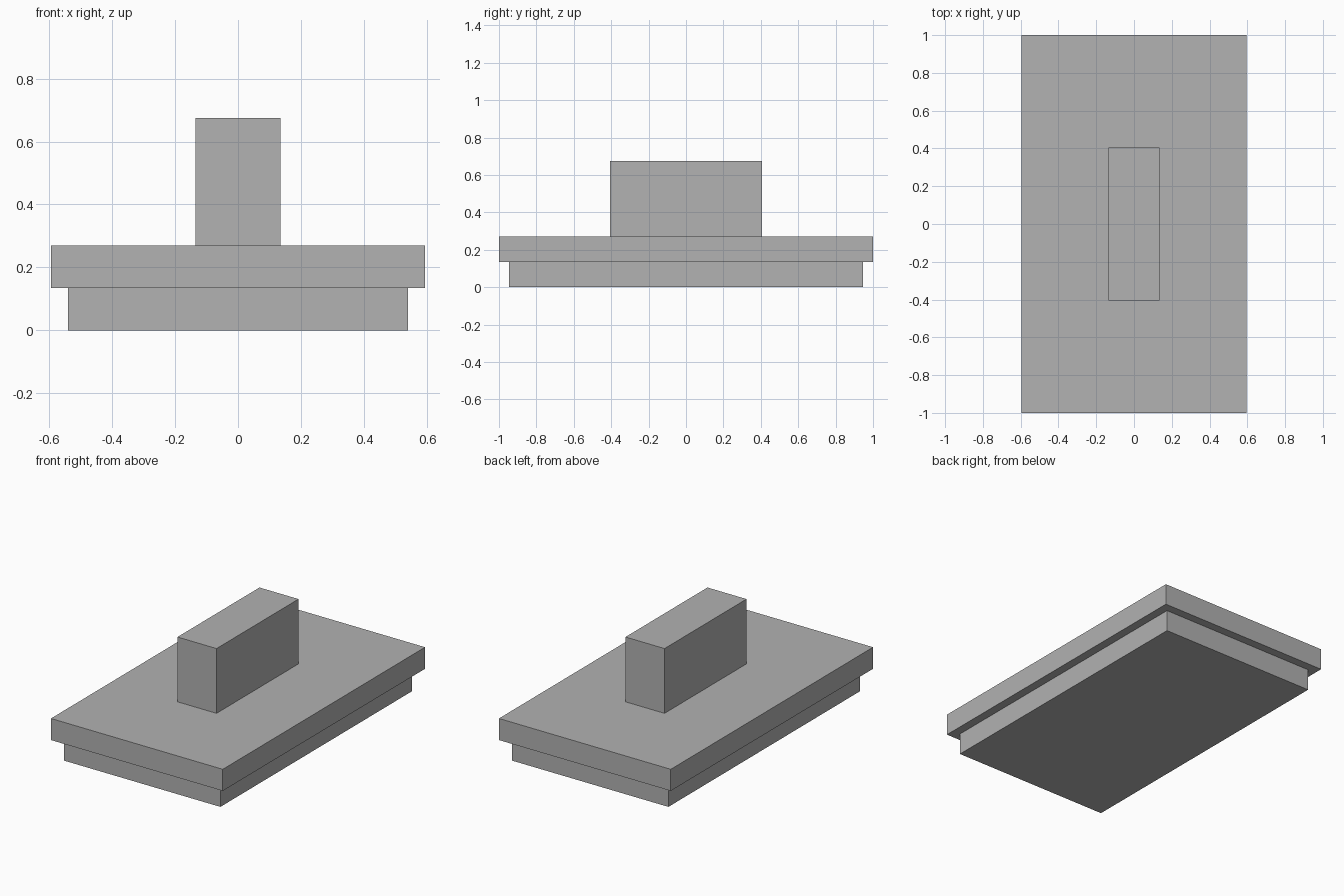
import bpy

if "Cube" in bpy.data.objects:
    bpy.data.objects.remove(bpy.data.objects["Cube"])

# One unit of the part's own measure; the whole is 37 units long
U = 2 / 37

grey = bpy.data.materials.new("plain grey")
grey.diffuse_color = (0.445, 0.445, 0.445, 1)
grey.use_nodes = True
grey.node_tree.nodes["Principled BSDF"].inputs["Base Color"].default_value = grey.diffuse_color


def block(name, width, depth, height, bottom):
    """Centred box standing at the given height, sizes in units."""
    bpy.ops.mesh.primitive_cube_add(size=1, location=(0, 0, (bottom + height / 2) * U))
    ob = bpy.context.object
    ob.name = name
    ob.scale = (width * U, depth * U, height * U)
    bpy.ops.object.transform_apply(location=False, rotation=False, scale=True)
    ob.data.materials.append(grey)
    return ob


# Inset lower plug, overhanging lid plate, and upright grip
block("lower_plug", 20, 35, 2.5, 0)
block("lid_plate", 22, 37, 2.5, 2.5)
block("grip", 5, 15, 7.5, 5)
